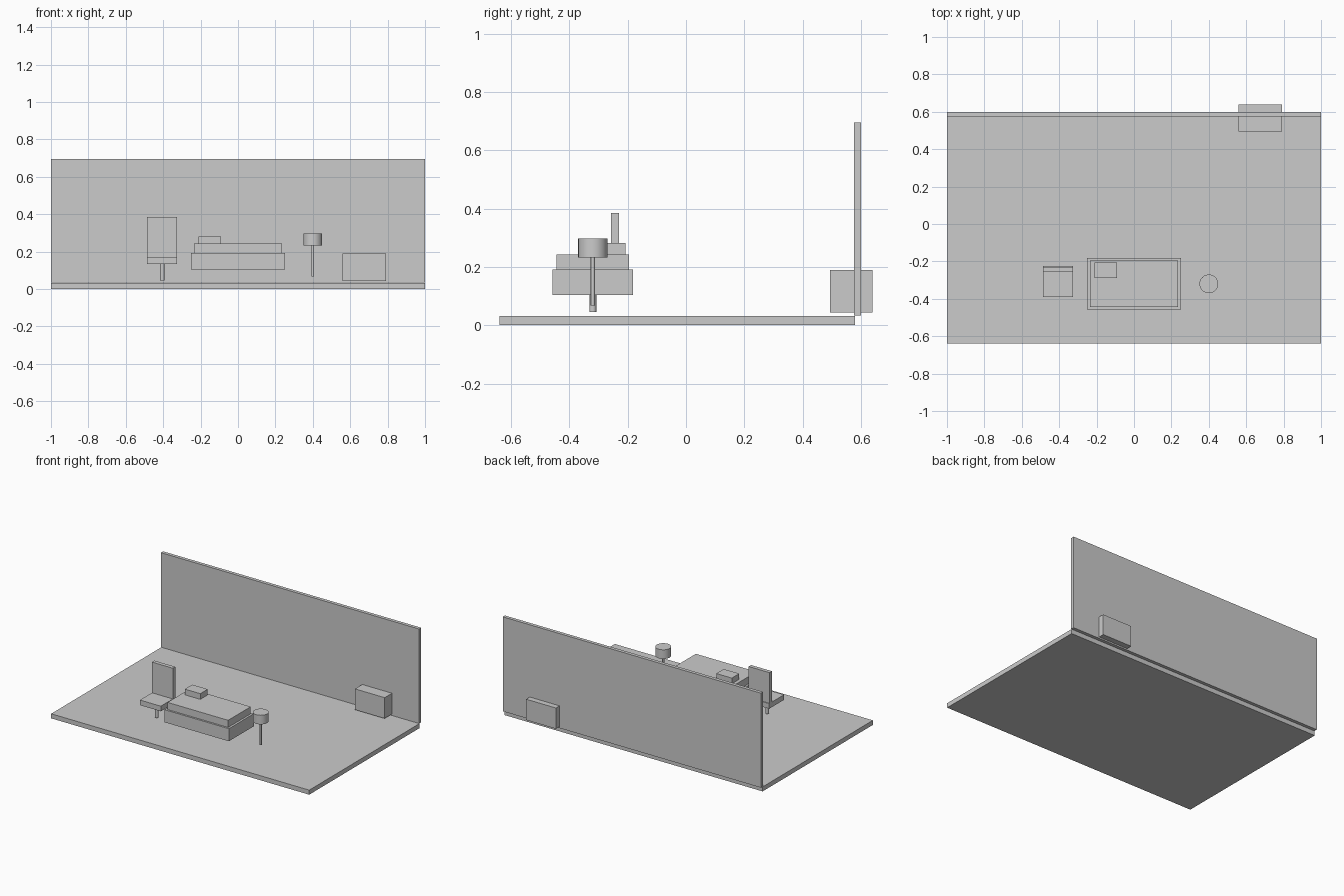
import bpy
import math

if "Cube" in bpy.data.objects:
    bpy.data.objects.remove(bpy.data.objects["Cube"])


def box(name, x, y, z):
    """Box from (min, max) ranges on each axis."""
    size = [b - a for a, b in (x, y, z)]
    centre = [(a + b) / 2 for a, b in (x, y, z)]
    bpy.ops.mesh.primitive_cube_add(size=1, location=centre)
    ob = bpy.context.object
    ob.name = name
    ob.scale = size
    bpy.ops.object.transform_apply(location=False, rotation=False, scale=True)
    return ob


def cylinder(name, x, y, radius, z):
    """Upright smooth cylinder spanning the z range."""
    bpy.ops.mesh.primitive_cylinder_add(
        vertices=32, radius=radius, depth=z[1] - z[0],
        location=(x, y, (z[0] + z[1]) / 2))
    ob = bpy.context.object
    ob.name = name
    bpy.ops.object.shade_smooth_by_angle(angle=math.radians(30))
    return ob


# Room shell
box("floor", (-1, 1), (-0.64, 0.58), (0, 0.032))
box("back_wall", (-1, 1), (0.576, 0.60), (0.034, 0.696))

# Bed
box("bed_base", (-0.25, 0.25), (-0.458, -0.182), (0.104, 0.192))
box("mattress", (-0.235, 0.235), (-0.445, -0.195), (0.192, 0.242))
box("pillow", (-0.21, -0.09), (-0.289, -0.207), (0.242, 0.282))

# Chair
box("chair_seat", (-0.487, -0.325), (-0.39, -0.225), (0.134, 0.17))
box("chair_back", (-0.487, -0.325), (-0.257, -0.23), (0.17, 0.385))
cylinder("chair_post", -0.405, -0.32, 0.012, (0.046, 0.134))

# Floor lamp
cylinder("lamp_pole", 0.40, -0.32, 0.007, (0.067, 0.235))
cylinder("lamp_shade", 0.40, -0.32, 0.05, (0.233, 0.297))

# Cabinet set through the back wall
box("cabinet", (0.56, 0.79), (0.495, 0.64), (0.044, 0.19))
